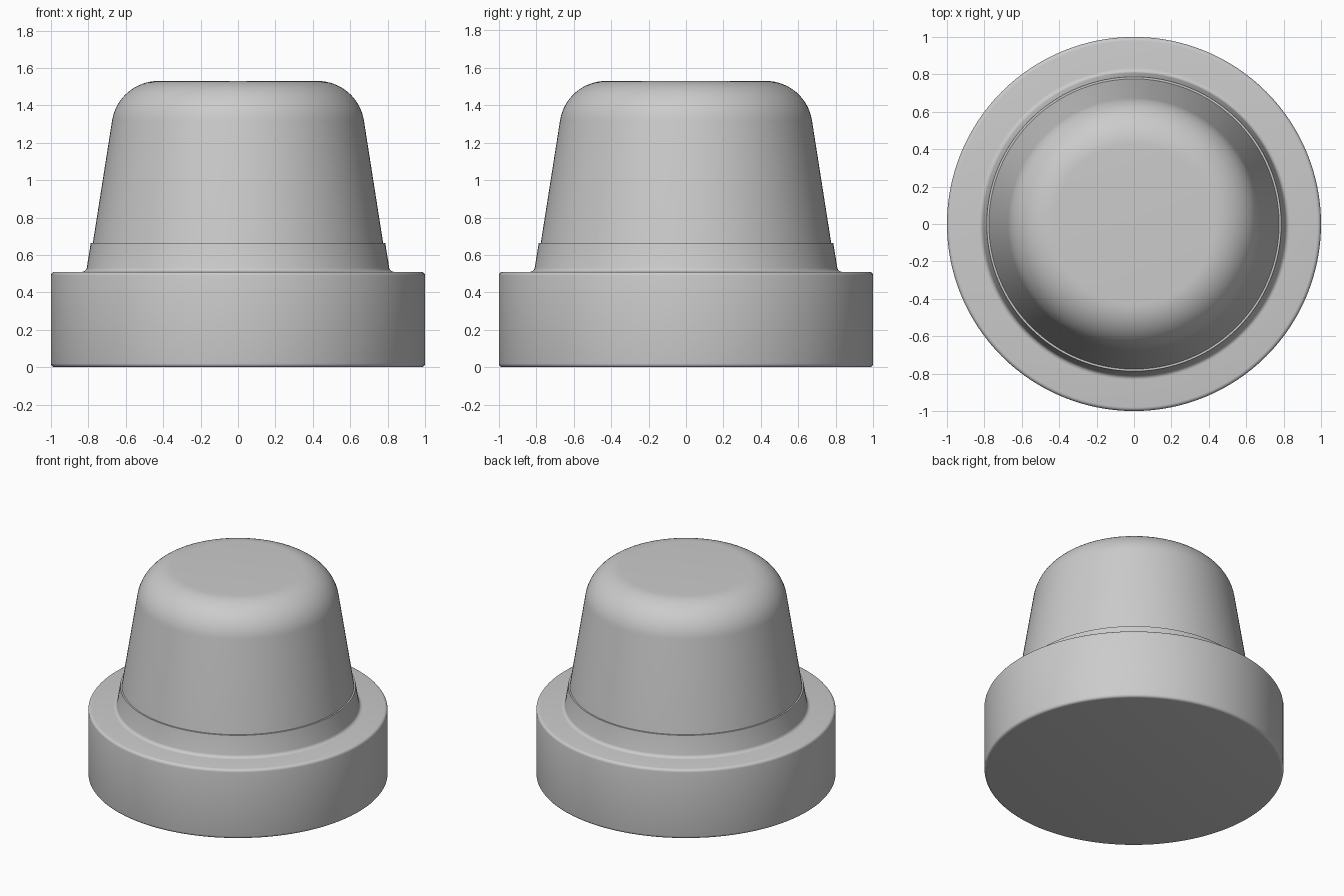
import bpy
import bmesh
import math
from mathutils import Vector

cube = bpy.data.objects.get("Cube")
if cube:
    bpy.data.objects.remove(cube)

SEGMENTS = 128

grey = bpy.data.materials.new("plain_grey")
grey.use_nodes = True
colour = (0.6, 0.6, 0.6, 1)
grey.diffuse_color = colour
grey.node_tree.nodes["Principled BSDF"].inputs["Base Color"].default_value = colour


def rounded(corners):
    """Turn (radius, height, fillet, steps) corners into a smooth profile."""
    points = []
    for i, (r, z, fillet, steps) in enumerate(corners):
        p = Vector((r, z))
        if not fillet:
            points.append(p)
            continue
        a = (Vector(corners[i - 1][:2]) - p).normalized()
        b = (Vector(corners[i + 1][:2]) - p).normalized()
        half = a.angle(b) / 2
        centre = p + (a + b).normalized() * fillet / math.sin(half)
        start = p + a * fillet / math.tan(half) - centre
        end = p + b * fillet / math.tan(half) - centre
        sweep = start.angle(end)
        for k in range(steps + 1):
            t = k / steps
            arm = (start * math.sin((1 - t) * sweep) + end * math.sin(t * sweep)) / math.sin(sweep)
            points.append(centre + arm)
    return points


def lathe(name, corners):
    """Spin a profile around the z axis into a closed solid."""
    bm = bmesh.new()
    rings = []
    for p in rounded(corners):
        if p.x < 1e-5:
            rings.append([bm.verts.new((0, 0, p.y))] * SEGMENTS)
        else:
            angles = [math.tau * s / SEGMENTS for s in range(SEGMENTS)]
            rings.append([bm.verts.new((p.x * math.cos(a), p.x * math.sin(a), p.y)) for a in angles])
    for low, high in zip(rings, rings[1:]):
        for s in range(SEGMENTS):
            n = (s + 1) % SEGMENTS
            bm.faces.new(dict.fromkeys((low[s], low[n], high[n], high[s])))
    bmesh.ops.recalc_face_normals(bm, faces=bm.faces)
    mesh = bpy.data.meshes.new(name)
    bm.to_mesh(mesh)
    bm.free()
    mesh.materials.append(grey)
    obj = bpy.data.objects.new(name, mesh)
    bpy.context.collection.objects.link(obj)
    bpy.ops.object.select_all(action='DESELECT')
    obj.select_set(True)
    bpy.context.view_layer.objects.active = obj
    bpy.ops.object.shade_smooth_by_angle(angle=math.radians(35))
    return obj


# Wide disc with softened rims, flowing into the tapered collar
lathe("base_and_collar", [
    (0, 0, 0, 0),
    (1, 0, 0.02, 4),
    (1, 0.51, 0.02, 4),
    (0.812, 0.51, 0.025, 5),
    (0.787, 0.665, 0, 0),
    (0.7, 0.665, 0, 0),
    (0, 0.665, 0, 0),
])

# Tapered cap with a broad rounded shoulder and flat top
lathe("cap", [
    (0, 0.62, 0, 0),
    (0.783, 0.62, 0, 0),
    (0.64, 1.53, 0.25, 16),
    (0, 1.53, 0, 0),
])
